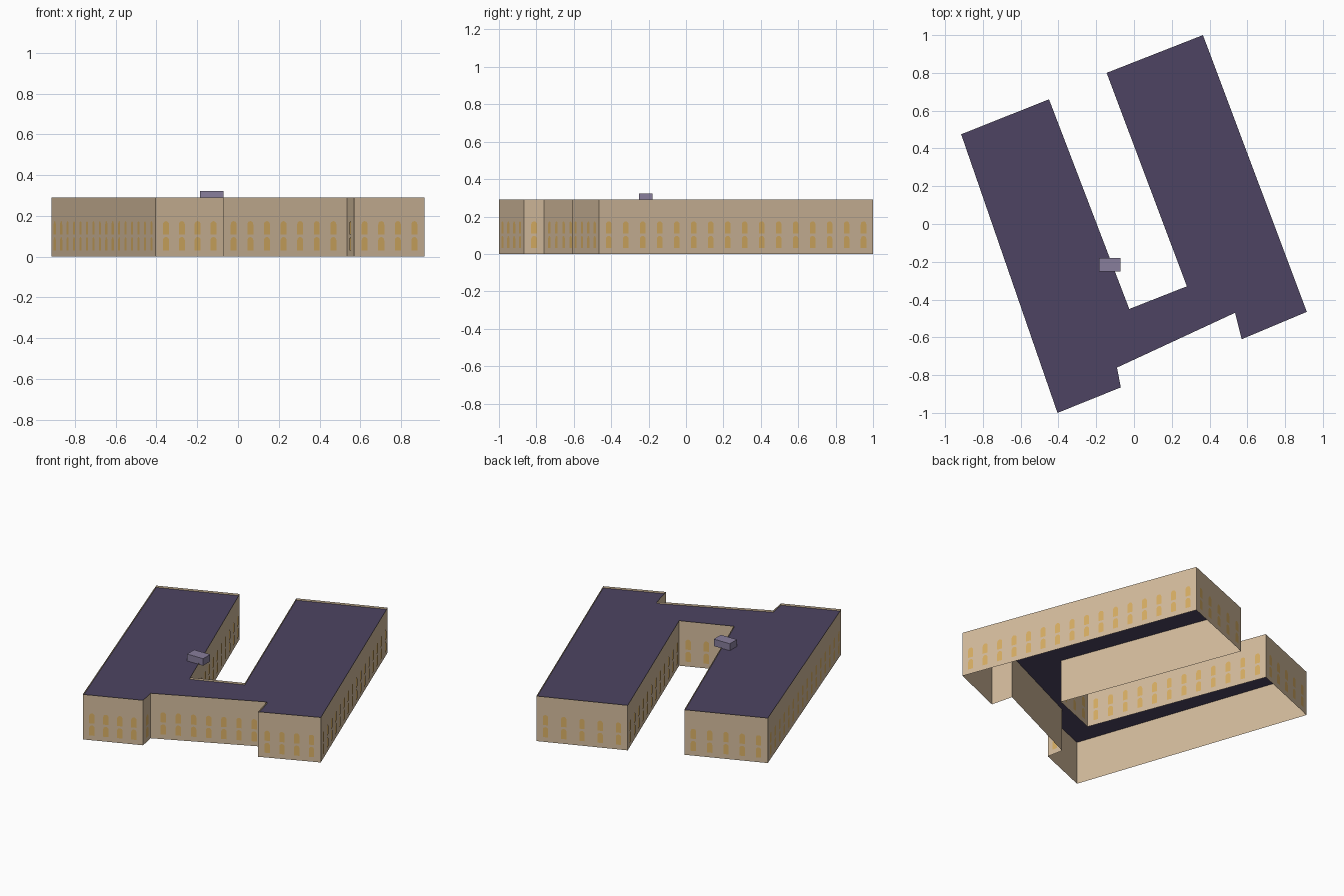
import bpy, bmesh, math
from mathutils import Vector

cube = bpy.data.objects.get("Cube")
if cube:
    bpy.data.objects.remove(cube, do_unlink=True)


def make_material(name, rgb):
    """Flat material from 0-255 display values."""
    linear = [((c / 255 + 0.055) / 1.055) ** 2.4 for c in rgb] + [1]
    mat = bpy.data.materials.new(name)
    mat.use_nodes = True
    mat.diffuse_color = linear
    bsdf = mat.node_tree.nodes["Principled BSDF"]
    bsdf.inputs["Base Color"].default_value = linear
    bsdf.inputs["Roughness"].default_value = 0.9
    return mat


def make_object(name, bm, mat):
    mesh = bpy.data.meshes.new(name)
    bm.to_mesh(mesh)
    bm.free()
    mesh.materials.append(mat)
    obj = bpy.data.objects.new(name, mesh)
    bpy.context.collection.objects.link(obj)
    return obj


stone = make_material("tan stone", (212, 188, 157))
amber = make_material("amber glass", (217, 175, 100))
slate = make_material("dark purple roof", (77, 68, 98))
lilac = make_material("grey lilac vent", (136, 126, 156))

WALL_TOP = 0.29
ROOF_Z = 0.278

# Footprint corner, then window columns and end margin of the wall that starts there
WALLS = [
    ((-0.405, -1.0), 4, 0.055),    # west wing front
    ((-0.07, -0.865), 1, 0.055),   # west jog
    ((-0.09, -0.76), 7, 0.075),    # connecting front
    ((0.535, -0.47), 1, 0.07),     # east jog
    ((0.57, -0.61), 4, 0.055),     # east wing front
    ((0.915, -0.465), 16, 0.055),  # east wing outer side
    ((0.365, 1.0), 5, 0.055),      # east wing back
    ((-0.145, 0.8), 12, 0.055),    # east wing court side
    ((0.28, -0.33), 3, 0.055),     # court end
    ((-0.025, -0.45), 12, 0.055),  # west wing court side
    ((-0.45, 0.66), 5, 0.055),     # west wing back
    ((-0.915, 0.475), 16, 0.055),  # west wing outer side
]
corners = [Vector((*w[0], 0)) for w in WALLS]
UP = Vector((0, 0, 1))

# Outer walls: open shell rising past the roof as a low parapet
bm = bmesh.new()
low = [bm.verts.new(c) for c in corners]
high = [bm.verts.new(c + UP * WALL_TOP) for c in corners]
for i in range(len(low)):
    j = (i + 1) % len(low)
    bm.faces.new((low[i], low[j], high[j], high[i]))
make_object("outer_walls", bm, stone)

# Flat roof
bm = bmesh.new()
bm.faces.new([bm.verts.new(c + UP * ROOF_Z) for c in corners])
make_object("flat_roof", bm, slate)


def arch_profile(width, height):
    """Round-headed window outline, counterclockwise from lower left."""
    r = width / 2
    pts = [(-r, 0), (r, 0)]
    for k in range(9):
        a = math.pi * k / 8
        pts.append((r * math.cos(a), height - r + r * math.sin(a)))
    return pts


# Two storeys of arched windows on every wall
bm = bmesh.new()
window = arch_profile(0.032, 0.065)
for i, (_, count, margin) in enumerate(WALLS):
    start, end = corners[i], corners[(i + 1) % len(corners)]
    along = (end - start).normalized()
    out = along.cross(UP)
    length = (end - start).length
    for n in range(count):
        if count == 1:
            d = length / 2
        else:
            d = margin + (length - 2 * margin) * n / (count - 1)
        for sill in (0.031, 0.109):
            base = start + along * d + out * 0.002 + UP * sill
            bm.faces.new([bm.verts.new(base + along * u + UP * v) for u, v in window])
make_object("arched_windows", bm, amber)

# Roof vent box at the court edge
bm = bmesh.new()
bmesh.ops.create_cube(bm, size=1)
bmesh.ops.scale(bm, vec=(0.114, 0.072, 0.045), verts=bm.verts)
bmesh.ops.translate(bm, vec=(-0.129, -0.216, 0.3), verts=bm.verts)
make_object("roof_vent", bm, lilac)
